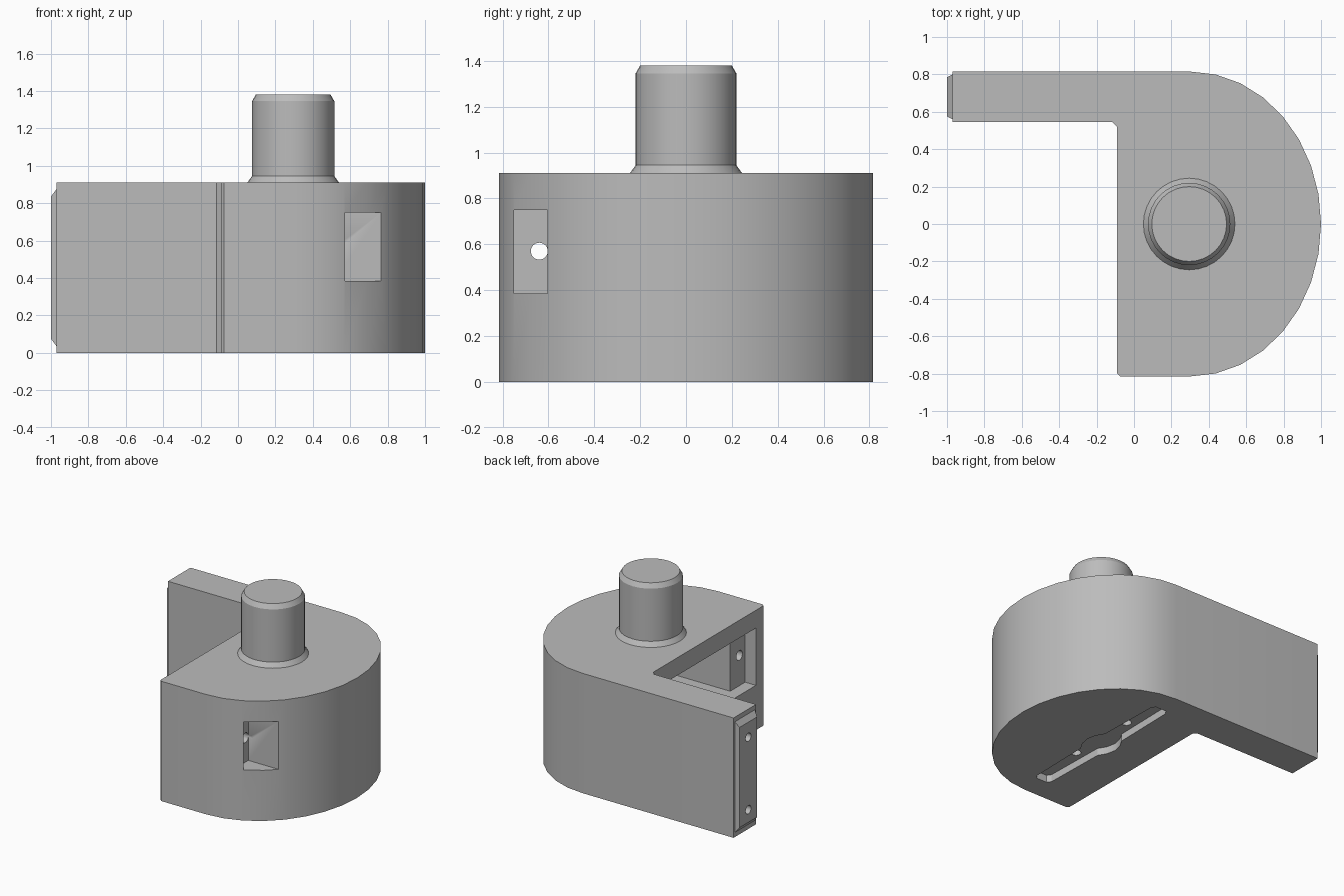
import bpy, bmesh, math
from mathutils import Matrix, Vector

cube = bpy.data.objects.get("Cube")
if cube:
    bpy.data.objects.remove(cube, do_unlink=True)

grey = bpy.data.materials.new("plain_grey")
grey.use_nodes = True
COLOUR = (0.5, 0.5, 0.5, 1)
grey.diffuse_color = COLOUR
grey.node_tree.nodes["Principled BSDF"].inputs["Base Color"].default_value = COLOUR

HEIGHT = 0.91
AXIS_X = 0.295


def make(name, bm):
    bmesh.ops.recalc_face_normals(bm, faces=bm.faces)
    mesh = bpy.data.meshes.new(name)
    bm.to_mesh(mesh)
    bm.free()
    mesh.materials.append(grey)
    ob = bpy.data.objects.new(name, mesh)
    bpy.context.collection.objects.link(ob)
    return ob


def prism(name, outline, z0, z1):
    bm = bmesh.new()
    base = bm.faces.new([bm.verts.new((x, y, z0)) for x, y in outline])
    up = bmesh.ops.extrude_face_region(bm, geom=[base])["geom"]
    bmesh.ops.translate(bm, vec=(0, 0, z1 - z0),
                        verts=[v for v in up if isinstance(v, bmesh.types.BMVert)])
    return make(name, bm)


def box(name, lo, hi):
    return prism(name, [(lo[0], lo[1]), (hi[0], lo[1]), (hi[0], hi[1]), (lo[0], hi[1])],
                 lo[2], hi[2])


def rod(name, start, end, radius):
    a, b = Vector(start), Vector(end)
    turn = (b - a).to_track_quat('Z', 'Y').to_matrix().to_4x4()
    bm = bmesh.new()
    bmesh.ops.create_cone(bm, cap_ends=True, segments=24, radius1=radius, radius2=radius,
                          depth=(b - a).length,
                          matrix=Matrix.Translation((a + b) / 2) @ turn)
    return make(name, bm)


def select(ob):
    bpy.ops.object.select_all(action='DESELECT')
    ob.select_set(True)
    bpy.context.view_layer.objects.active = ob


def combine(target, tool, operation='DIFFERENCE'):
    select(target)
    mod = target.modifiers.new("combine", 'BOOLEAN')
    mod.operation, mod.solver, mod.object = operation, 'EXACT', tool
    bpy.ops.object.modifier_apply(modifier=mod.name)
    bpy.data.objects.remove(tool, do_unlink=True)


# Housing outline: half ellipse, straight face and side arm
curve = [(0.3 + 0.7 * math.cos(t), 0.815 * math.sin(t))
         for t in (math.pi * (i / 16 - 0.5) for i in range(17))]
outline = curve + [(-0.97, 0.815), (-0.97, 0.545), (-0.115, 0.545),
                   (-0.09, 0.52), (-0.09, -0.80), (-0.075, -0.815)]
housing = prism("housing", outline, 0, HEIGHT)

# Motor pocket with a shallow flange recess in the straight face
combine(housing, box("flange_cut", (-0.2, -0.71, 0.34), (0.0, 0.45, 0.775)))
combine(housing, box("pocket_cut", (-0.1, -0.53, 0.34), (0.57, 0.285, 0.775)))

# Nut window in the curved wall, and flange screw holes
combine(housing, box("window_cut", (0.51, -0.75, 0.385), (1.2, -0.605, 0.75)))
for y in (-0.64, 0.38):
    combine(housing, rod("screw_cut", (-0.05, y, 0.57), (0.54, y, 0.57), 0.037))

# Lever slot with a round hub under the base
half = [(0.045, -0.64), (0.065, -0.61), (0.075, -0.13), (0.11, -0.07),
        (0.125, 0), (0.11, 0.07), (0.075, 0.13), (0.065, 0.61), (0.045, 0.64)]
slot = [(AXIS_X + x, y) for x, y in half] + [(AXIS_X - x, y) for x, y in reversed(half)]
combine(housing, prism("slot_cut", slot, -0.1, 0.055))
for y in (-0.27, 0.27):
    combine(housing, rod("lever_screw_cut", (AXIS_X, y, -0.1), (AXIS_X, y, 0.2), 0.035))

# Tapered tongue on the end of the arm
bm = bmesh.new()
rings = []
for x, y0, y1, z0, z1 in ((-0.95, 0.56, 0.80, 0.035, 0.875),
                          (-0.97, 0.56, 0.80, 0.035, 0.875),
                          (-1.0, 0.575, 0.785, 0.075, 0.835)):
    rings.append([bm.verts.new((x, y, z)) for y, z in
                  ((y0, z0), (y1, z0), (y1, z1), (y0, z1))])
for a, b in zip(rings, rings[1:]):
    for i in range(4):
        j = (i + 1) % 4
        bm.faces.new((a[i], a[j], b[j], b[i]))
bm.faces.new(rings[0])
bm.faces.new(rings[-1])
combine(housing, make("tongue", bm), 'UNION')
for z in (0.17, 0.72):
    combine(housing, rod("arm_screw_cut", (-1.1, 0.68, z), (-0.75, 0.68, z), 0.032))

# Turned spindle with a flared foot and chamfered tip
bm = bmesh.new()
profile = [(0, 0.88), (0.245, 0.88), (0.245, HEIGHT), (0.22, 0.945),
           (0.22, 1.345), (0.2, 1.38), (0, 1.38)]
verts = [bm.verts.new((r, 0, z)) for r, z in profile]
edges = [bm.edges.new(pair) for pair in zip(verts, verts[1:])]
bmesh.ops.spin(bm, geom=verts + edges, cent=(0, 0, 0), axis=(0, 0, 1),
               angle=math.tau, steps=32)
bmesh.ops.remove_doubles(bm, verts=bm.verts, dist=0.0005)
bmesh.ops.translate(bm, verts=bm.verts, vec=(AXIS_X, 0, 0))
spindle = make("spindle", bm)

for ob in (housing, spindle):
    select(ob)
    bpy.ops.object.shade_smooth_by_angle(angle=math.radians(25))
